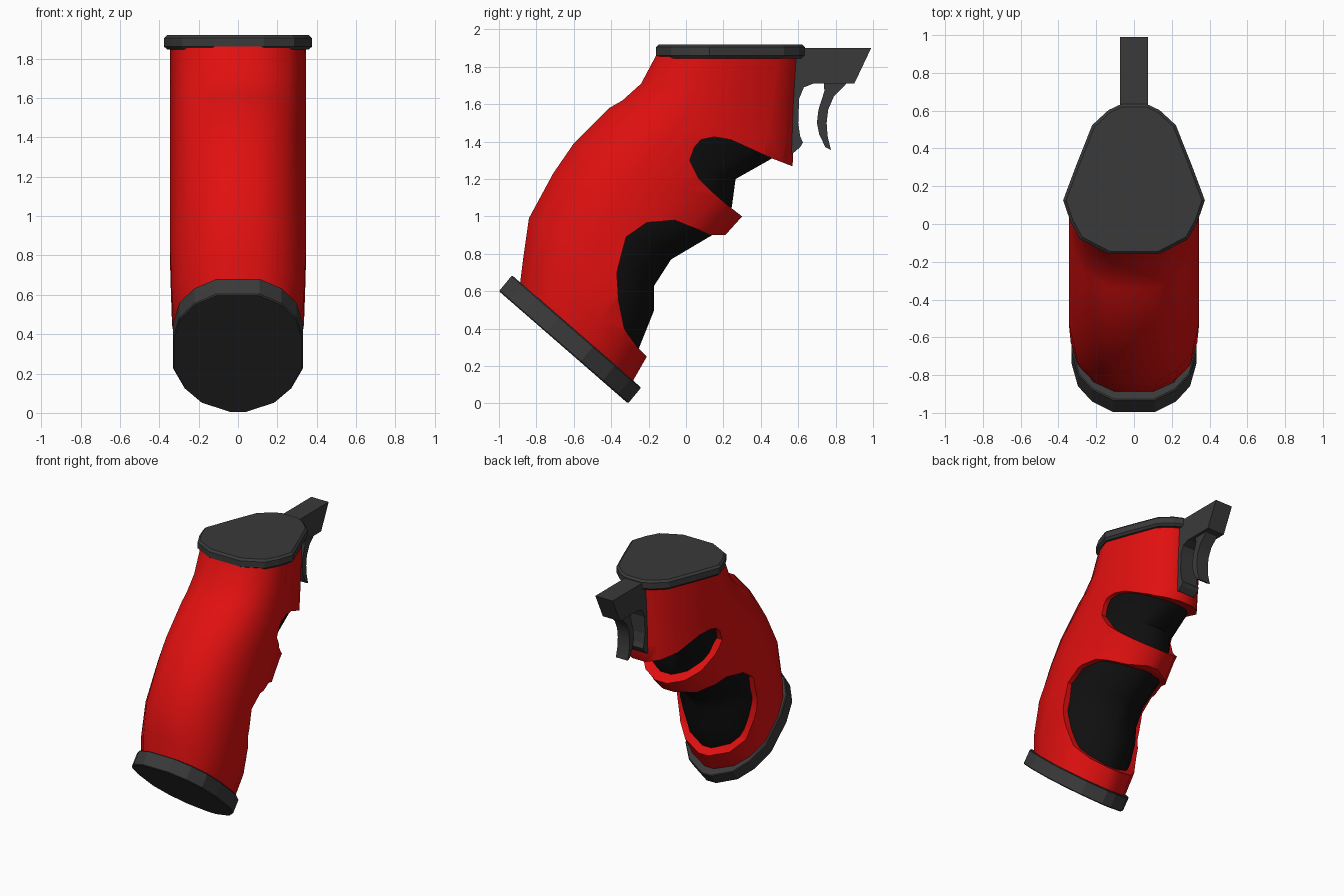
import bpy, bmesh, math
from mathutils import Vector

if "Cube" in bpy.data.objects:
    bpy.data.objects.remove(bpy.data.objects["Cube"])


def material(name, rgb):
    m = bpy.data.materials.new(name)
    m.diffuse_color = (*rgb, 1)
    m.use_nodes = True
    m.node_tree.nodes["Principled BSDF"].inputs["Base Color"].default_value = m.diffuse_color
    return m


RED = material("red_shell", (0.75, 0.005, 0.005))
GREY = material("dark_grey", (0.042, 0.042, 0.042))
BLACK = material("black_core", (0.005, 0.005, 0.005))

# Half outlines: (fraction from back to front, fraction of half width)
TOP = [(0, .35), (.1, .76), (.22, .9), (.36, 1), (.6, .81), (.86, .59), (.96, .36), (1, .18)]
LOW = [(0, .33), (.08, .67), (.2, .9), (.37, 1), (.63, 1), (.8, .82), (.92, .56), (1, .12)]


def finish(name, bm, mat):
    bmesh.ops.recalc_face_normals(bm, faces=bm.faces[:])
    me = bpy.data.meshes.new(name)
    bm.to_mesh(me)
    bm.free()
    me.materials.append(mat)
    ob = bpy.data.objects.new(name, me)
    bpy.context.collection.objects.link(ob)
    return ob


def select(ob):
    bpy.ops.object.select_all(action='DESELECT')
    ob.select_set(True)
    bpy.context.view_layer.objects.active = ob


def smooth(ob, angle=38):
    select(ob)
    bpy.ops.object.shade_smooth_by_angle(angle=math.radians(angle))


def bevel(ob, width):
    mod = ob.modifiers.new("bevel", 'BEVEL')
    mod.width = width
    mod.segments = 1
    mod.limit_method = 'ANGLE'
    mod.angle_limit = math.radians(60)


def loft(name, sections, mat):
    """Each section: back y, back z, front y, front z, half width, blend to TOP."""
    bm = bmesh.new()
    rings = []
    for by, bz, fy, fz, w, t in sections:
        half = []
        for (f0, w0), (f1, w1) in zip(LOW, TOP):
            f = f0 + (f1 - f0) * t
            half.append((w * (w0 + (w1 - w0) * t), by + (fy - by) * f, bz + (fz - bz) * f))
        ring = half + [(-x, y, z) for x, y, z in reversed(half)]
        rings.append([bm.verts.new(p) for p in ring])
    for a, b in zip(rings, rings[1:]):
        for i in range(len(a)):
            j = (i + 1) % len(a)
            bm.faces.new((a[i], a[j], b[j], b[i]))
    bm.faces.new(rings[0])
    bm.faces.new(rings[-1])
    return finish(name, bm, mat)


def prism(name, outline, half, mat):
    """Side outline (y, z) extruded across x."""
    bm = bmesh.new()
    f = bm.faces.new([bm.verts.new((-half, y, z)) for y, z in outline])
    r = bmesh.ops.extrude_face_region(bm, geom=[f])
    verts = [v for v in r["geom"] if isinstance(v, bmesh.types.BMVert)]
    bmesh.ops.translate(bm, verts=verts, vec=Vector((2 * half, 0, 0)))
    return finish(name, bm, mat)


# Red grip shell
shell = loft("grip_shell", [
    (-.89, .62, -.29, .11, .31, 0),
    (-.87, .78, -.21, .25, .335, 0),
    (-.84, .99, 0, .57, .345, 0),
    (-.71, 1.23, .21, .90, .345, .2),
    (-.60, 1.39, .30, 1.0, .345, .4),
    (-.41, 1.58, .57, 1.27, .345, .7),
    (-.34, 1.62, .575, 1.40, .345, .8),
    (-.24, 1.71, .58, 1.60, .345, .9),
    (-.16, 1.86, .595, 1.86, .345, 1)], RED)

# Finger openings cut through the shell
openings = [
    [(.30, 1.0), (.21, 1.07), (.13, 1.14), (.07, 1.2), (.02, 1.30), (.045, 1.37), (.08, 1.41), (.15, 1.425),
     (.24, 1.41), (.46, 1.31), (.57, 1.268), (.8, 1.22), (.45, .95)],
    [(.21, .90), (.13, .90), (.04, .94), (-.06, .98), (-.21, .967), (-.32, .89), (-.37, .70),
     (-.36, .55), (-.33, .40), (-.26, .30), (-.21, .25), (0, .2), (.4, .7)]]
for outline in openings:
    cutter = prism("opening_cutter", outline, .8, RED)
    mod = shell.modifiers.new("cut", 'BOOLEAN')
    mod.operation = 'DIFFERENCE'
    mod.solver = 'EXACT'
    mod.object = cutter
    select(shell)
    bpy.ops.object.modifier_apply(modifier=mod.name)
    bpy.data.objects.remove(cutter)
smooth(shell)

# Black inner core with finger grooves
core = loft("inner_core", [
    (-.84, .63, -.31, .15, .28, 0),
    (-.82, .78, -.25, .30, .305, 0),
    (-.80, .98, -.17, .50, .315, 0),
    (-.74, 1.10, -.17, .63, .315, 0),
    (-.70, 1.17, -.08, .77, .315, .1),
    (-.66, 1.23, .14, .90, .315, .2),
    (-.56, 1.37, .245, 1.05, .315, .4),
    (-.49, 1.43, .265, 1.20, .315, .5),
    (-.38, 1.55, .46, 1.31, .315, .7),
    (-.30, 1.62, .53, 1.40, .315, .8),
    (-.12, 1.84, .55, 1.84, .315, 1)], BLACK)
smooth(core)

# Top plate and tilted base plate
top = loft("top_plate", [(-.16, 1.845, .635, 1.845, .375, 1),
                         (-.16, 1.92, .635, 1.92, .375, 1)], GREY)
bevel(top, .015)
base = loft("base_plate", [(-1.0, .60, -.31, 0, .33, 0),
                           (-.93, .685, -.24, .085, .33, 0)], GREY)
bevel(base, .006)

# Trigger housing and trigger
prism("trigger_housing", [
    (.5, 1.90), (.99, 1.90), (.90, 1.71), (.68, 1.71), (.63, 1.69), (.605, 1.63),
    (.60, 1.50), (.61, 1.43), (.625, 1.395), (.61, 1.37), (.575, 1.34), (.5, 1.34)], .073, GREY)
trigger = prism("trigger", [
    (.735, 1.74), (.87, 1.74), (.85, 1.70), (.79, 1.64), (.76, 1.57), (.752, 1.50),
    (.757, 1.43), (.775, 1.355), (.745, 1.37), (.712, 1.44), (.70, 1.50), (.708, 1.57), (.74, 1.67)],
    .05, GREY)
smooth(trigger)
